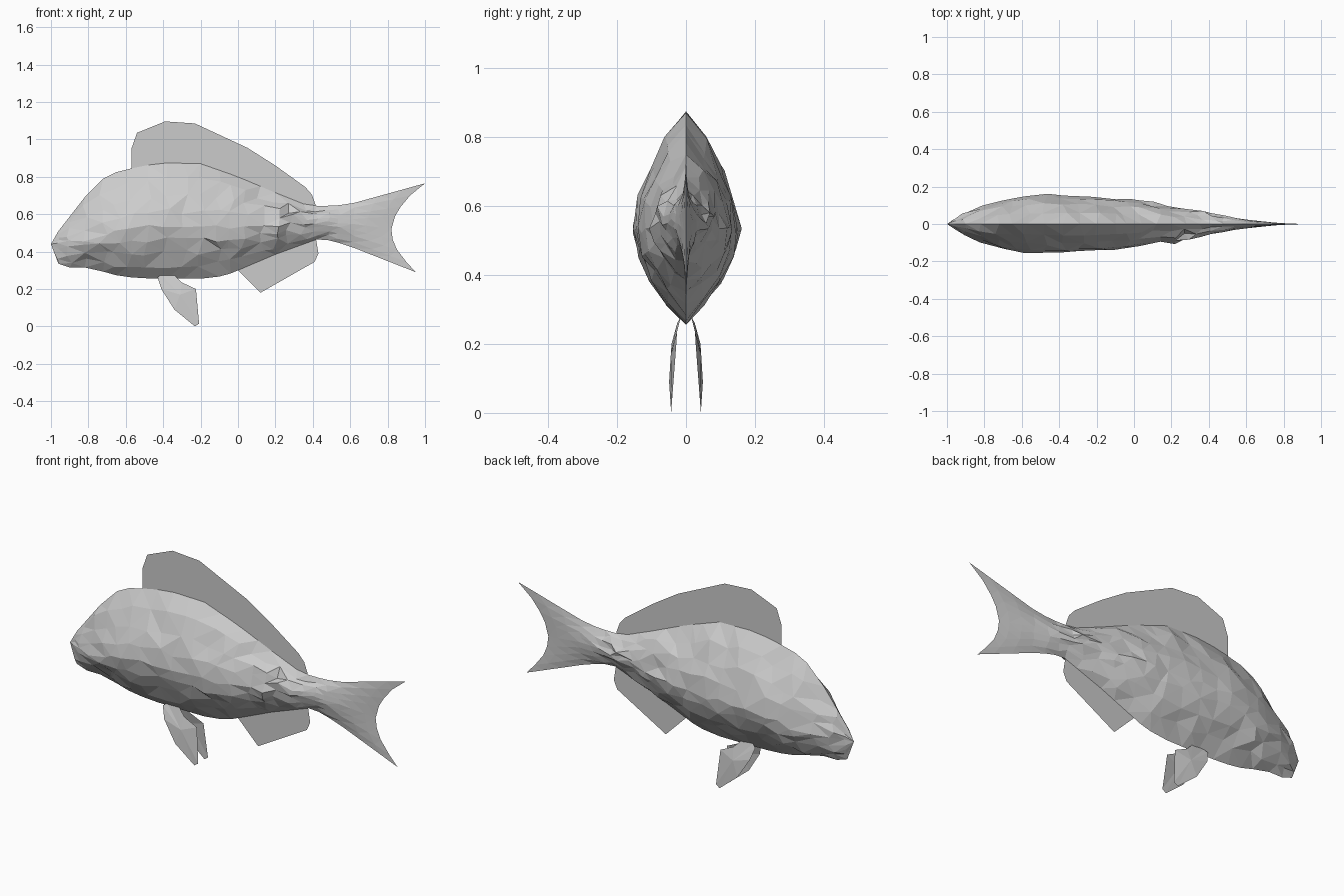
import bpy, bmesh, math, random
from mathutils import Vector

random.seed(7)
cube = bpy.data.objects.get("Cube")
if cube:
    bpy.data.objects.remove(cube, do_unlink=True)

grey = bpy.data.materials.new("pale grey")
grey.use_nodes = True
grey.diffuse_color = (0.6, 0.6, 0.6, 1)
grey.node_tree.nodes["Principled BSDF"].inputs["Base Color"].default_value = (0.6, 0.6, 0.6, 1)


def finish(bm, name):
    mesh = bpy.data.meshes.new(name)
    bm.to_mesh(mesh)
    bm.free()
    mesh.materials.append(grey)
    obj = bpy.data.objects.new(name, mesh)
    bpy.context.scene.collection.objects.link(obj)
    return obj


def curve(points, x):
    """Straight-line lookup along a list of (x, value) points."""
    for (x0, v0), (x1, v1) in zip(points, points[1:]):
        if x <= x1:
            return v0 + (v1 - v0) * max(0, x - x0) / (x1 - x0)
    return points[-1][1]


# Body profiles along the length
back = [(-1, .44), (-.96, .51), (-.82, .69), (-.72, .79), (-.65, .825), (-.57, .845), (-.42, .875),
        (-.2, .87), (0, .8), (.2, .715), (.35, .655), (.42, .645), (.52, .645), (.62, .66)]
belly = [(-1, .44), (-.96, .335), (-.9, .315), (-.8, .315), (-.62, .265), (-.45, .255), (-.2, .255),
         (-.07, .27), (0, .3), (.2, .385), (.42, .465), (.5, .46), (.62, .42)]
girth = [(-1, 0), (-.9, .06), (-.8, .105), (-.7, .135), (-.5, .158), (-.3, .15), (0, .13),
         (.2, .1), (.4, .06), (.52, .035), (.62, .022)]
widest = [(-1, .44), (-.8, .47), (-.5, .53), (0, .53), (.4, .56), (.62, .55)]
stations = [-.96, -.9, -.82, -.72, -.65, -.57, -.48, -.38, -.29, -.2, -.1, -.04, .04, .12, .2, .28,
            .35, .42, .48, .54, .62]
tail_edge = [(.95, .29), (.9, .345), (.85, .41), (.827, .465), (.82, .52), (.84, .59),
             (.87, .64), (.92, .7), (1, .765)]
LEVELS = len(tail_edge)


def section(x, side):
    """One lens-shaped half section, keel to ridge, with slightly uneven facets."""
    top, low, mid = curve(back, x), curve(belly, x), curve(widest, x)
    wide = curve(girth, x)
    if side < 0:
        wide *= 1 - .22 * math.exp(-((x - .1) / .05) ** 2)
    points = []
    for k in range(LEVELS):
        t = 2 * k / (LEVELS - 1) - 1
        inner = 0 < k < LEVELS - 1
        rough = .008 if .05 < x < .5 else .005
        z = mid + t * (top - mid if t > 0 else mid - low)
        y = wide * (1 - abs(t) ** 1.7)
        dx = 0
        if inner:
            fit = min(1, wide / .08)
            z += random.uniform(-.016, .016) * fit
            dx = random.uniform(-.024, .024) * fit
            y = max(.004, y + random.uniform(-rough, rough) * fit)
        points.append(Vector((x + dx, side * y, z)))
    return points


# Body and tail in one skin, each flank lofted from snout to tail edge
bm = bmesh.new()
for side in (-1, 1):
    rows = [section(x, side) for x in stations]
    root = rows[-1]
    for f in (.35, .7, 1):
        row = []
        for k, (ex, ez) in enumerate(tail_edge):
            p = root[k].lerp(Vector((ex, 0, ez)), f)
            row.append(p)
        rows.append(row)
    rings = [[bm.verts.new(p) for p in row] for row in rows]
    snout = bm.verts.new((-1, 0, .44))
    for k in range(LEVELS - 1):
        bm.faces.new((snout, rings[0][k], rings[0][k + 1]))
    for a, b in zip(rings, rings[1:]):
        for k in range(LEVELS - 1):
            bm.faces.new((a[k], b[k], b[k + 1], a[k + 1]))
bmesh.ops.remove_doubles(bm, verts=bm.verts, dist=.0005)
bmesh.ops.triangulate(bm, faces=bm.faces, quad_method='SHORT_EDGE')
bmesh.ops.recalc_face_normals(bm, faces=bm.faces)
finish(bm, "body_and_tail")


# Thin single-sheet fins on the centre line
def sheet_fin(name, outline):
    sheet = bmesh.new()
    sheet.faces.new([sheet.verts.new((x, 0, z)) for x, z in outline])
    bmesh.ops.triangulate(sheet, faces=sheet.faces)
    finish(sheet, name)


sheet_fin("dorsal_fin", [(-.57, .82), (.1, .72), (.41, .62), (.415, .65), (.395, .705), (.36, .745),
                         (.2, .86), (.05, .955), (-.23, 1.085), (-.39, 1.096), (-.54, 1.035), (-.57, .95)])
sheet_fin("anal_fin", [(0, .3), (.12, .18), (.41, .345), (.43, .39), (.415, .48), (.2, .42)])

# Paired pelvic fins, cupped around a raised centre
pelvic = [(-.43, .025, .262), (-.41, .042, .2), (-.34, .049, .09), (-.23, .043, 0), (-.208, .042, .015),
          (-.225, .028, .2), (-.3, .026, .235), (-.34, .016, .275), (-.41, .015, .278)]
for side, name in ((1, "pelvic_fin_back"), (-1, "pelvic_fin_front")):
    bm = bmesh.new()
    rim = [bm.verts.new((x, side * y, z)) for x, y, z in pelvic]
    centre = bm.verts.new((-.31, side * .044, .17))
    for a, b in zip(rim, rim[1:] + rim[:1]):
        bm.faces.new((a, b, centre))
    bmesh.ops.recalc_face_normals(bm, faces=bm.faces)
    finish(bm, name)
